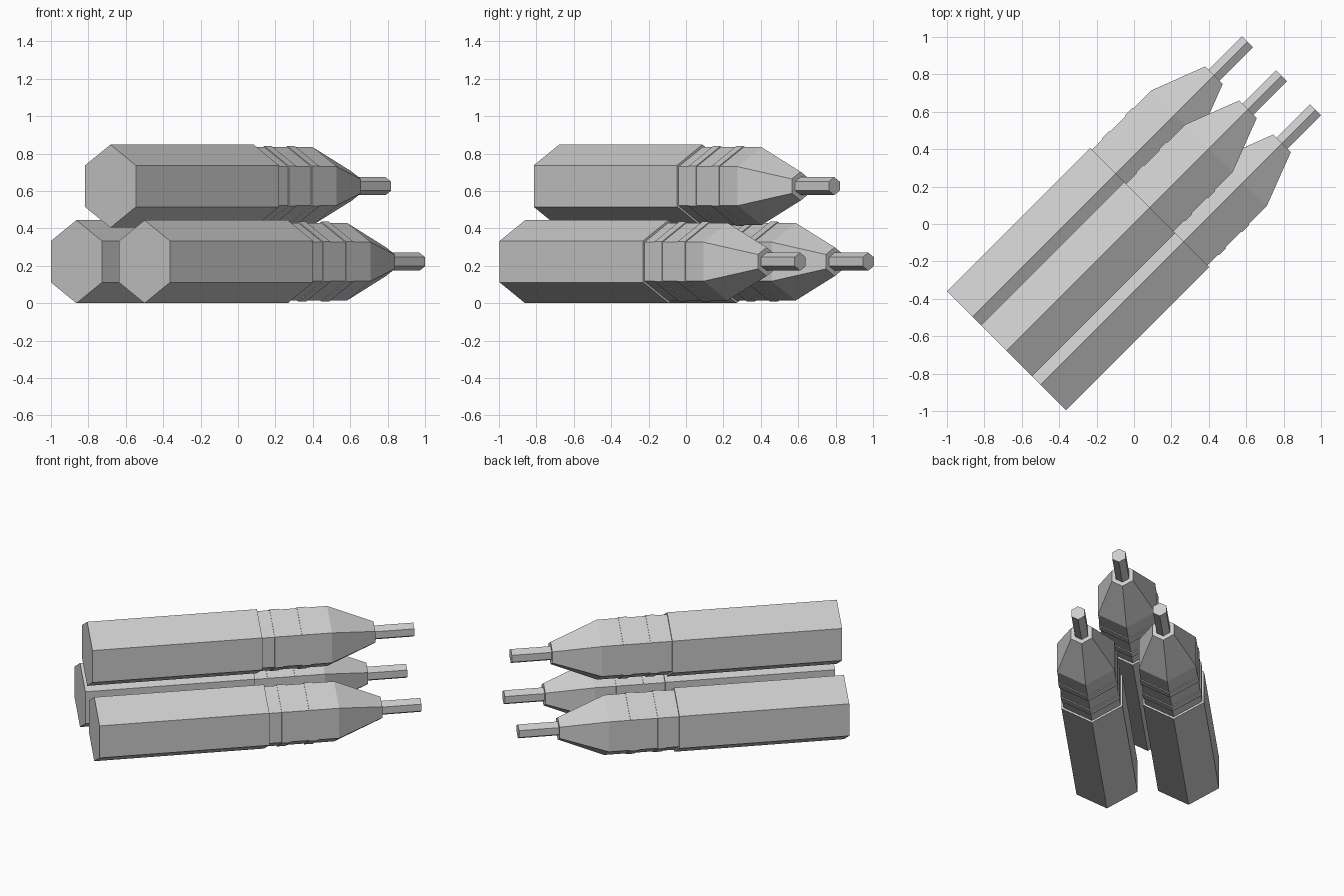
import bpy, bmesh, math
from mathutils import Vector

if "Cube" in bpy.data.objects:
    bpy.data.objects.remove(bpy.data.objects["Cube"])

grey = bpy.data.materials.new("plain grey")
grey.diffuse_color = (0.6, 0.6, 0.6, 1)
grey.use_nodes = True
grey.node_tree.nodes["Principled BSDF"].inputs["Base Color"].default_value = grey.diffuse_color

AXIS = Vector((1, 1, 0)).normalized()
SIDE = Vector((1, -1, 0)).normalized()
UP = Vector((0, 0, 1))


def hex_part(name, start, profile):
    """Six-sided solid along AXIS from (distance, radius) pairs, corner up."""
    bm = bmesh.new()
    rings = []
    for t, r in profile:
        ring = []
        for i in range(6):
            a = math.radians(60 * i)
            ring.append(bm.verts.new(start + AXIS * t + SIDE * (r * math.sin(a)) + UP * (r * math.cos(a))))
        rings.append(ring)
    for lo, hi in zip(rings, rings[1:]):
        for i in range(6):
            j = (i + 1) % 6
            bm.faces.new((lo[i], lo[j], hi[j], hi[i]))
    bm.faces.new(rings[0])
    bm.faces.new(rings[-1])
    bmesh.ops.recalc_face_normals(bm, faces=bm.faces)
    mesh = bpy.data.meshes.new(name)
    bm.to_mesh(mesh)
    bm.free()
    mesh.materials.append(grey)
    bpy.context.collection.objects.link(bpy.data.objects.new(name, mesh))


R, G, RIB = 0.222, 0.208, 0.214      # barrel, grip and rib radii
barrel = [(0, R), (1.083, R)]
grip = [(1.083, G), (1.164, G), (1.164, RIB), (1.22, RIB), (1.22, G),
        (1.338, G), (1.338, RIB), (1.394, RIB), (1.394, G), (1.53, G), (1.826, 0.077)]
nib = [(1.826, 0.048), (2.08, 0.048)]

# two pens side by side, a third resting above them
pens = {"left": (-0.864, -0.496, 0.222),
        "right": (-0.5, -0.86, 0.222),
        "upper": (-0.682, -0.678, 0.626)}
for label, pos in pens.items():
    start = Vector(pos)
    hex_part(label + "_barrel", start, barrel)
    hex_part(label + "_grip", start, grip)
    hex_part(label + "_nib", start, nib)
